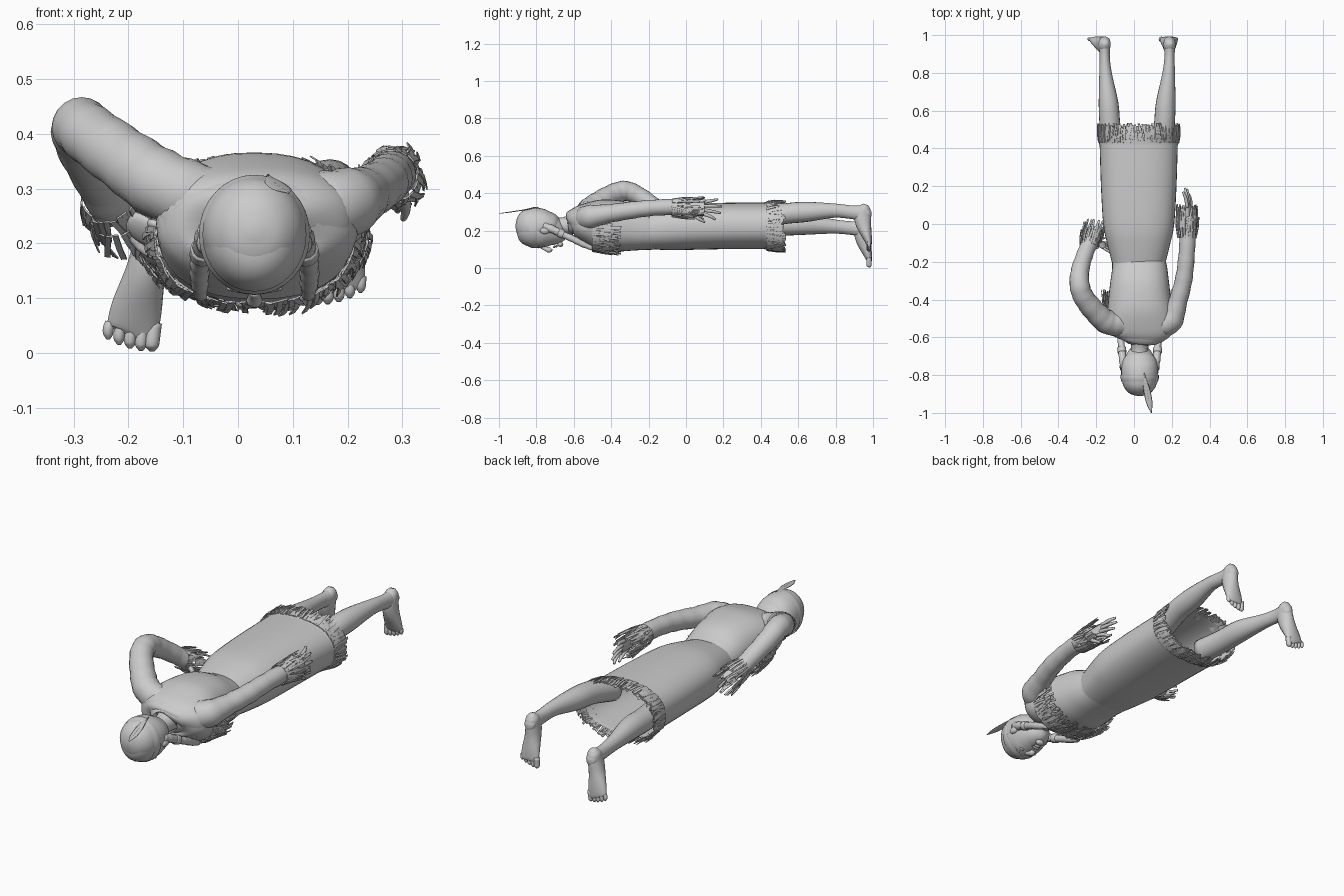
import bpy, bmesh, math, random
from mathutils import Vector as V

random.seed(4)
X, Y, Z = V((1, 0, 0)), V((0, 1, 0)), V((0, 0, 1))


def finish(name, bm, smooth=True):
    bmesh.ops.recalc_face_normals(bm, faces=bm.faces)
    me = bpy.data.meshes.new(name)
    bm.to_mesh(me)
    bm.free()
    ob = bpy.data.objects.new(name, me)
    bpy.context.collection.objects.link(ob)
    for p in me.polygons:
        p.use_smooth = smooth
    return ob


def spline(pts, sub):
    out = []
    for i in range(len(pts) - 1):
        a, b, c, d = (pts[max(i - 1, 0)], pts[i], pts[i + 1], pts[min(i + 2, len(pts) - 1)])
        for k in range(sub):
            t = k / sub
            out.append([0.5 * (2 * q + (r - p) * t + (2 * p - 5 * q + 4 * r - s) * t * t
                               + (3 * q - p - 3 * r + s) * t ** 3)
                        for p, q, r, s in zip(a, b, c, d)])
    return out + [list(pts[-1])]


# Rounded-box section: e < 1 is squarer than an ellipse
def sec(a, e):
    c, s = math.cos(a), math.sin(a)
    return math.copysign(abs(c) ** e, c), math.copysign(abs(s) ** e, s)


# Tube through (x, y, z, r_side[, r_other]) with smooth interpolation
def tube(name, pts, side=X, seg=20, sub=4, caps=True, ripple=0, e=1):
    rows = spline([p if len(p) == 5 else (*p, p[3]) for p in pts], sub)
    bm, rings = bmesh.new(), []
    for i, r in enumerate(rows):
        t = (V(rows[min(i + 1, len(rows) - 1)][:3]) - V(rows[max(i - 1, 0)][:3])).normalized()
        u = (side - t * side.dot(t)).normalized()
        v = t.cross(u)
        k = 1 + ripple * math.sin(i * 1.9)
        ring = []
        for j in range(seg):
            c, s = sec(2 * math.pi * j / seg, e)
            ring.append(bm.verts.new(V(r[:3]) + u * (c * max(r[3], .001) * k) + v * (s * max(r[4], .001) * k)))
        rings.append(ring)
    for a, b in zip(rings, rings[1:]):
        for j in range(seg):
            bm.faces.new((a[j], a[(j + 1) % seg], b[(j + 1) % seg], b[j]))
    if caps:
        bm.faces.new(rings[0])
        bm.faces.new(rings[-1])
    return finish(name, bm)


def ball(name, loc, size):
    bm = bmesh.new()
    bmesh.ops.create_uvsphere(bm, u_segments=16, v_segments=10, radius=1)
    for v in bm.verts:
        v.co = V(loc) + V([a * b for a, b in zip(v.co, size)])
    return finish(name, bm)


# Hanging strips rooted on an arc
def fringe(name, c, d, ru, rv, length, n, side=X, a0=0, a1=2 * math.pi, flare=.12, width=.011, e=1):
    bm = bmesh.new()
    c, d = V(c), V(d).normalized()
    u = (side - d * side.dot(d)).normalized()
    v = d.cross(u)
    for i in range(n):
        a = a0 + (a1 - a0) * (i + random.random() * .6) / n
        ca, sa = sec(a, e)
        out = u * math.cos(a) + v * math.sin(a)
        tan = (v * math.cos(a) - u * math.sin(a)) * width / 2
        p = c + u * (ca * ru) + v * (sa * rv) + out * random.uniform(0, .006)
        step = (d + out * random.uniform(0, 2 * flare) + tan.normalized() * random.uniform(-.25, .25))
        step *= length * random.uniform(.8, 1.05) / 2
        prev = None
        for k in range(3):
            q = p + step * k + out * (.004 * (k == 1))
            row = [bm.verts.new(q - tan), bm.verts.new(q + tan)]
            if prev:
                bm.faces.new((prev[0], prev[1], row[1], row[0]))
            prev = row
    ob = finish(name, bm, False)
    m = ob.modifiers.new("thickness", "SOLIDIFY")
    m.thickness = .003


def hand(name, wrist, d, side, size, thumb):
    w, d = V(wrist), V(d).normalized()
    s = (side - d * side.dot(d)).normalized()
    n = d.cross(s)

    def at(a, b, c=0):
        return tuple(w + (d * a + s * b + n * c) * size)
    tube(name + "_palm", [(*at(-.25, 0), .14 * size, .12 * size), (*at(.1, 0), .17 * size, .1 * size),
                          (*at(.35, 0), .22 * size, .08 * size), (*at(.52, 0), .2 * size, .06 * size)], s, 14)
    for i in range(4):
        b = (i - 1.5) * .11
        L = (.88, 1, .98, .84)[i]
        tube(f"{name}_finger_{i}", [(*at(.45, b), .052 * size), (*at(.7, b * 1.4, .03), .048 * size),
                                    (*at(L, b * 1.8, .1), .03 * size)], s, 8, 3)
    tube(name + "_thumb", [(*at(.1, .1 * thumb), .07 * size), (*at(.35, .3 * thumb), .055 * size),
                           (*at(.55, .4 * thumb, .06), .03 * size)], n, 8, 3)


# Bare leg bending smoothly at the ankle into a foot that points down
def leg(name, x, s, dz, turn):
    z = dz
    tube(name, [(x - s * .045, .38, .225 + dz * .4, .058), (x - s * .028, .52, .228 + dz * .72, .055),
                (x - s * .02, .64, .232 + dz * .8, .052, .054), (x - s * .005, .79, .222 + dz, .034, .038),
                (x, .88, .214 + dz, .027, .036), (x, .93, .21 + dz, .029, .04),
                (x, .958, .212 + dz, .03, .042), (x, .975, .22 + dz, .026, .032), (x, .985, .226 + dz, .01, .012)])
    tube(name + "_foot", [(x, .962, .255 + z, .014, .012), (x, .955, .235 + z, .03, .034),
                          (x + turn * .1, .945, .195 + z, .033, .045), (x + turn * .35, .95, .145 + z, .037, .04),
                          (x + turn * .7, .968, .085 + z, .046, .026), (x + turn * .9, .979, .045 + z, .047, .015),
                          (x + turn, .981, .033 + z, .042, .009)])
    for i in range(5):
        tx = x + turn + s * (i - 2) * .02
        r = (.014, .0115, .011, .0105, .01)[i]
        tip = (.008, .009, .013, .02, .03)[i] + z
        tube(f"{name}_toe_{i}", [(tx - turn * .1, .979, .055 + z, r), (tx, .978, tip + .014, r),
                                 (tx, .98, tip + .003, r * .85), (tx, .98, tip - .005, r * .3)], X, 8, 3)


leg("left_leg", -.155, -1, 0, -.042)
leg("right_leg", .188, 1, .085, -.004)

# Torso and skirt
tube("torso", [(.035, -.61, .24, .06, .045), (.037, -.598, .246, .14, .07), (.037, -.56, .248, .178, .094),
               (.033, -.48, .24, .176, .125), (.03, -.4, .23, .166, .135), (.03, -.32, .22, .157, .132),
               (.03, -.25, .208, .148, .115), (.025, -.18, .2, .142, .102), (.025, -.1, .21, .16, .11)],
     seg=36, e=.85)
tube("skirt", [(.025, -.2, .202, .143, .103), (.025, -.1, .212, .168, .116), (.025, 0, .22, .188, .123),
               (.025, .2, .225, .2, .124), (.025, .43, .226, .207, .124),
               (.025, .48, .226, .209, .126)], seg=40, caps=False, e=.85)
tube("skirt_hem_band", [(.025, .42, .226, .209, .126), (.025, .44, .226, .211, .128)], seg=40, caps=False, e=.85)
fringe("skirt_fringe", (.025, .43, .226), Y, .21, .127, .1, 150, flare=.04, e=.85)
fringe("skirt_fringe_inner", (.025, .435, .226), Y, .205, .123, .09, 90, flare=.06, e=.85)

# Yoke over the chest, collar and chest fringe
tube("yoke", [(.035, -.615, .238, .085, .058), (.036, -.6, .242, .14, .077), (.036, -.555, .24, .182, .102),
              (.033, -.48, .23, .181, .133)], seg=36, caps=False, e=.85)
for i, y in enumerate((-.5, -.46)):
    fringe(f"chest_fringe_{i}", (.03, y, .22), (0, 1, -.02), .18, .127, .11, 75, a0=-.05, a1=math.pi + .05,
           flare=.1, e=.85)
tube("collar", [(.035, -.632, .235, .068, .05), (.035, -.612, .238, .095, .065)], seg=28, caps=False)

# Sleeves, cuffs and hands
tube("left_sleeve", [(.03, -.525, .262, .06), (-.06, -.53, .278, .064), (-.14, -.52, .308, .064),
                     (-.2, -.47, .348, .059),
                     (-.265, -.39, .395, .055), (-.288, -.32, .412, .053), (-.284, -.24, .378, .048),
                     (-.252, -.14, .31, .043), (-.225, -.085, .265, .044)], sub=5, ripple=.025)
tube("right_sleeve", [(.06, -.525, .252, .06), (.14, -.53, .262, .066), (.195, -.512, .274, .064),
                      (.23, -.42, .29, .05),
                      (.262, -.3, .308, .046), (.277, -.18, .322, .043), (.286, -.04, .328, .042)],
     sub=5, ripple=.025)
for i, k in enumerate((0, 1)):
    fringe(f"left_cuff_fringe_{i}", (-.24 + k * .015, -.115 + k * .03, .285 - k * .025), (.15, .8, -.3),
           .045, .045, .1, 26, flare=.07)
    fringe(f"right_cuff_fringe_{i}", (.282, -.075 + k * .05, .325), (.04, 1, -.02), .044, .044, .125, 28, flare=.06)
hand("left_hand", (-.215, -.085, .25), (.85, -.45, -.5), V((0, .6, -.8)), .145, 1)
hand("right_hand", (.288, .0, .325), (.03, 1, -.04), V((.3, 0, -1)), .19, 1)

# Neck, head and face
tube("neck", [(.03, -.74, .225, .052), (.03, -.66, .225, .045), (.033, -.58, .24, .06)])
head = [(-.908, .218, .01, .012), (-.895, .218, .05, .055), (-.86, .215, .081, .09), (-.8, .211, .094, .104),
        (-.74, .2, .089, .096), (-.695, .178, .07, .073), (-.668, .155, .044, .042), (-.658, .143, .012, .012)]
tube("head", [(.03, y, z, a, b) for y, z, a, b in head], seg=28)
hair = [(-.911, .224, .01, .01), (-.898, .224, .052, .055), (-.86, .224, .085, .09), (-.8, .225, .098, .097),
        (-.74, .228, .094, .085), (-.7, .235, .075, .06), (-.68, .237, .045, .035)]
tube("hair", [(.03, y, z, a, b) for y, z, a, b in hair], seg=28)
tube("headband", [(.03, -.84, .216, .094, .103), (.03, -.818, .216, .101, .109),
                  (.03, -.8, .216, .101, .109)], seg=32, caps=False)
tube("nose", [(.03, -.775, .112, .009), (.03, -.75, .103, .012), (.03, -.732, .096, .015),
              (.03, -.722, .106, .012)], seg=10)
ball("upper_lip", (.03, -.704, .113), (.022, .006, .007))
ball("lower_lip", (.03, -.692, .117), (.019, .006, .007))
ball("chin", (.03, -.672, .127), (.024, .016, .014))
for s, n in ((-1, "left"), (1, "right")):
    cx = .03 + s * .036
    ball(n + "_eye", (cx, -.765, .118), (.015, .008, .006))
    tube(n + "_brow", [(cx - s * .018, -.784, .113, .004), (cx, -.788, .117, .005),
                       (cx + s * .022, -.782, .131, .003)], Y, 8)
    ball(n + "_ear", (.03 + s * .094, -.755, .2), (.012, .026, .018))
    # Braid falling over the shoulder onto the chest
    b = [(.03 + s * .08, -.76, .225, .022), (.03 + s * .09, -.71, .205, .021), (.03 + s * .095, -.66, .18, .018),
         (.03 + s * .1, -.61, .158, .018), (.03 + s * .1, -.555, .13, .017), (.03 + s * .098, -.5, .105, .012)]
    tube(n + "_braid", b, seg=12, sub=5, ripple=.06)
    tube(n + "_braid_tie", [(.03 + s * .093, -.68, .19, .024), (.03 + s * .096, -.655, .178, .023)], seg=12)

# Feather tucked in the headband
tube("feather", [(.055, -.8, .322, .003, .002), (.06, -.84, .316, .012, .0025), (.07, -.89, .307, .018, .0025),
                 (.082, -.95, .298, .016, .0025), (.092, -1, .292, .002, .001)], seg=10)
tube("feather_quill", [(.055, -.79, .324, .003), (.07, -.89, .307, .003), (.092, -.998, .292, .0015)], seg=6)
